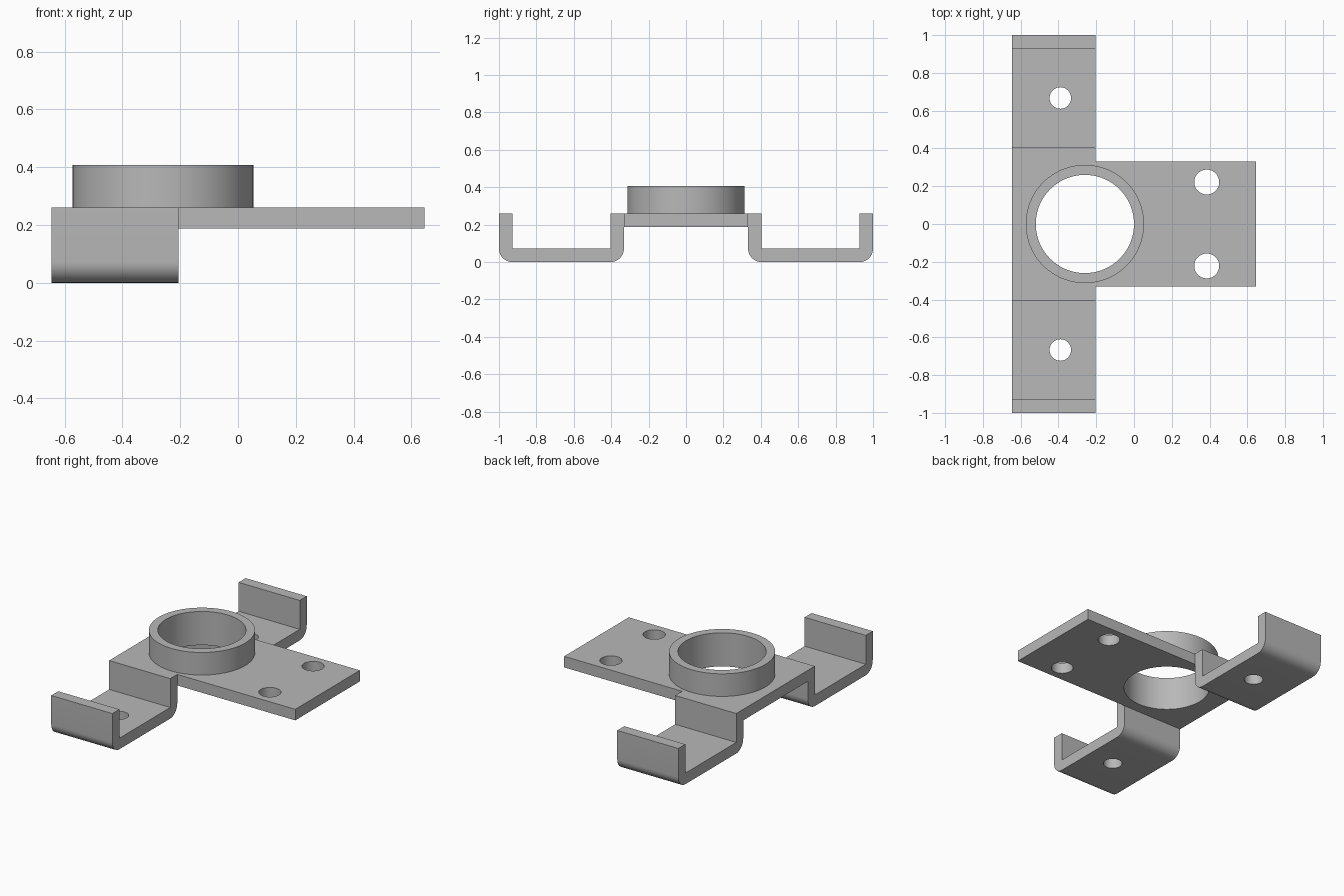
import bpy
import bmesh
import math
from mathutils import Matrix

cube = bpy.data.objects.get("Cube")
if cube:
    bpy.data.objects.remove(cube, do_unlink=True)

# Main dimensions
X_BACK, X_STEP, X_END = -0.645, -0.205, 0.645
Y_PLATE = 0.332
T = 0.072
Z_TOP = 0.26
RING = (-0.26, 0.0)
R_IN, R_OUT, RING_TOP = 0.26, 0.313, 0.407

steel = bpy.data.materials.new("plain grey")
steel.use_nodes = True
GREY = (0.48, 0.48, 0.48, 1)
steel.diffuse_color = GREY
steel.node_tree.nodes["Principled BSDF"].inputs["Base Color"].default_value = GREY


def finish(name, bm):
    bmesh.ops.recalc_face_normals(bm, faces=bm.faces[:])
    mesh = bpy.data.meshes.new(name)
    bm.to_mesh(mesh)
    bm.free()
    mesh.materials.append(steel)
    obj = bpy.data.objects.new(name, mesh)
    bpy.context.collection.objects.link(obj)
    return obj


def extrude_x(name, profile, x0, x1):
    """Extrude a closed (y, z) profile along x."""
    bm = bmesh.new()
    face = bm.faces.new([bm.verts.new((x0, y, z)) for y, z in profile])
    out = bmesh.ops.extrude_face_region(bm, geom=[face])
    verts = [g for g in out["geom"] if isinstance(g, bmesh.types.BMVert)]
    bmesh.ops.translate(bm, verts=verts, vec=(x1 - x0, 0, 0))
    return finish(name, bm)


def select_only(obj):
    bpy.ops.object.select_all(action='DESELECT')
    obj.select_set(True)
    bpy.context.view_layer.objects.active = obj


def drill(obj, x, y, radius, segments=48):
    """Cut a vertical round hole right through the object."""
    bm = bmesh.new()
    bmesh.ops.create_cone(bm, cap_ends=True, segments=segments, radius1=radius,
                          radius2=radius, depth=2, matrix=Matrix.Translation((x, y, 0)))
    cutter = finish("drill", bm)
    cutter.hide_render = True
    mod = obj.modifiers.new("hole", 'BOOLEAN')
    mod.operation, mod.solver, mod.object = 'DIFFERENCE', 'EXACT', cutter
    select_only(obj)
    bpy.ops.object.modifier_apply(modifier=mod.name)
    bpy.data.objects.remove(cutter, do_unlink=True)


def smooth(obj):
    select_only(obj)
    bpy.ops.object.shade_smooth_by_angle(angle=math.radians(30))


# Mounting plate with the large bore and two screw holes
low = Z_TOP - T
plate = extrude_x("mounting_plate", [(-Y_PLATE, low), (Y_PLATE, low),
                                     (Y_PLATE, Z_TOP), (-Y_PLATE, Z_TOP)], X_BACK, X_END)
drill(plate, *RING, R_IN, 96)
for side in (-1, 1):
    drill(plate, 0.385, side * 0.222, 0.066)
smooth(plate)

# Raised collar around the bore, open where it meets the plate
bm = bmesh.new()
section = [(R_IN, Z_TOP), (R_IN, RING_TOP), (R_OUT, RING_TOP), (R_OUT, Z_TOP)]
verts = [bm.verts.new((RING[0] + r, RING[1], z)) for r, z in section]
edges = [bm.edges.new(pair) for pair in zip(verts, verts[1:])]
bmesh.ops.spin(bm, geom=verts + edges, cent=(*RING, 0), axis=(0, 0, 1),
               angle=math.tau, steps=96, use_duplicate=False)
bmesh.ops.remove_doubles(bm, verts=bm.verts[:], dist=0.0001)
smooth(finish("collar", bm))


def corner(y, start):
    """Quarter round of radius T on an outer lower corner."""
    angles = [math.radians(start + 90 * i / 10) for i in range(11)]
    return [(y + T * math.cos(a), T + T * math.sin(a)) for a in angles]


# Channel brackets: square inside, rounded lower corners outside
for side, label in ((-1, "front"), (1, "back")):
    inner, outer = Y_PLATE, 1.0
    profile = ([(inner, Z_TOP)] + corner(inner + T, 180) + corner(outer - T, 270)
               + [(outer, Z_TOP), (outer - T, Z_TOP), (outer - T, T),
                  (inner + T, T), (inner + T, Z_TOP)])
    bracket = extrude_x(label + "_bracket", [(side * y, z) for y, z in profile],
                        X_BACK, X_STEP)
    drill(bracket, -0.39, side * 0.667, 0.057)
    smooth(bracket)
